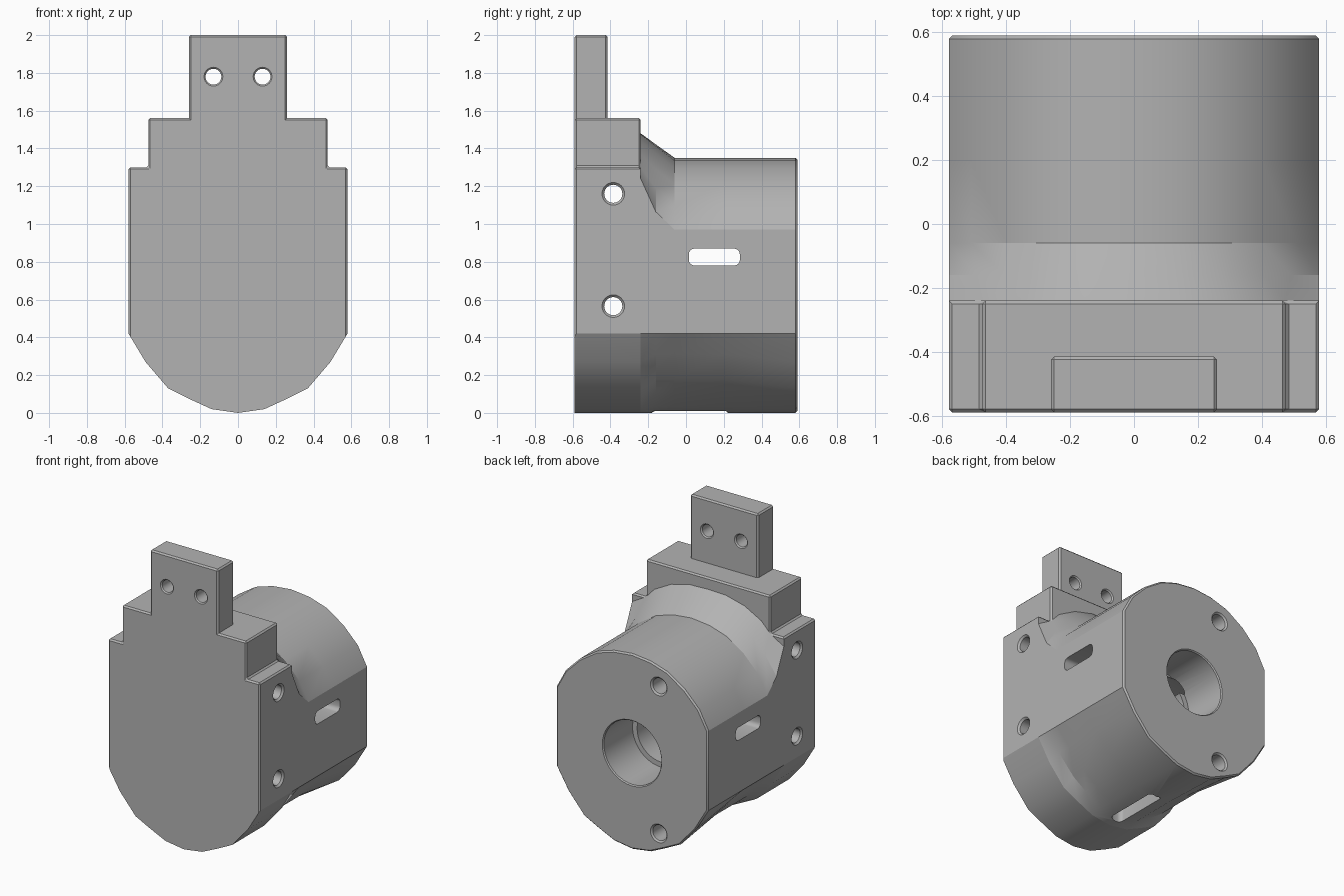
import bpy, bmesh, math
from mathutils import Vector

cube = bpy.data.objects.get("Cube")
if cube:
    bpy.data.objects.remove(cube, do_unlink=True)

grey = bpy.data.materials.new("plain grey")
grey.use_nodes = True
COLOUR = (0.45, 0.45, 0.45, 1)
grey.diffuse_color = COLOUR
grey.node_tree.nodes["Principled BSDF"].inputs["Base Color"].default_value = COLOUR


def loft(name, rings, bevel_rule=None):
    """Skin a closed solid through rings that have equal point counts."""
    bm = bmesh.new()
    loops = [[bm.verts.new(p) for p in ring] for ring in rings]
    n = len(loops[0])
    for a, b in zip(loops, loops[1:]):
        for i in range(n):
            j = (i + 1) % n
            bm.faces.new((a[i], a[j], b[j], b[i]))
    bm.faces.new(loops[0][::-1])
    bm.faces.new(loops[-1])
    bmesh.ops.recalc_face_normals(bm, faces=bm.faces)
    if bevel_rule:
        edges = [e for e in bm.edges if e.calc_face_angle(0) > 0.6
                 and bevel_rule((e.verts[0].co + e.verts[1].co) / 2)]
        bmesh.ops.bevel(bm, geom=edges, offset=0.01, segments=1, profile=0.5,
                        affect='EDGES', clamp_overlap=True)
    mesh = bpy.data.meshes.new(name)
    bm.to_mesh(mesh)
    bm.free()
    mesh.materials.append(grey)
    obj = bpy.data.objects.new(name, mesh)
    bpy.context.collection.objects.link(obj)
    return obj


def hole(axis, u, v, stations, sides=24):
    """Turned cutter along x or y through (position, radius) stations."""
    rings = []
    for t, r in stations:
        ring = []
        for i in range(sides):
            a = math.tau * i / sides
            p, q = u + r * math.cos(a), v + r * math.sin(a)
            ring.append((t, p, q) if axis == 'x' else (p, t, q))
        rings.append(ring)
    return loft("hole_cutter", rings)


def countersunk(start, end, radius, c=0.012):
    """Stations of a through hole that widens at both faces."""
    return [(start - c, radius + 2 * c), (start + c, radius),
            (end - c, radius), (end + c, radius + 2 * c)]


def slot(origin, along, across, depth, half_len, half_wid, corner=0.03):
    """Rounded rectangular cutter."""
    o, al, ac, d = map(Vector, (origin, along, across, depth))
    ring = []
    for k, (sx, sy) in enumerate(((1, 1), (-1, 1), (-1, -1), (1, -1))):
        for i in range(5):
            a = math.pi / 2 * (k + i / 4)
            ring.append(o + al * (sx * (half_len - corner) + corner * math.cos(a))
                        + ac * (sy * (half_wid - corner) + corner * math.sin(a)))
    return loft("slot_cutter", [[p - d for p in ring], [p + d for p in ring]])


def cut(obj, cutters):
    bpy.context.view_layer.objects.active = obj
    for c in cutters:
        mod = obj.modifiers.new("cut", 'BOOLEAN')
        mod.operation = 'DIFFERENCE'
        mod.solver = 'EXACT'
        mod.object = c
        bpy.ops.object.modifier_apply(modifier=mod.name)
        bpy.data.objects.remove(c, do_unlink=True)


def mirrored(half):
    """Close a half outline that begins and ends on the centre line."""
    return half + [(-x, z) for x, z in half[-2:0:-1]]


def at(outline, y):
    return [(x, y, z) for x, z in outline]


FRONT, STEP, BACK, MID = -0.59, -0.24, 0.59, 0.665
belly = [(0, 0), (0.14, 0.02), (0.26, 0.075), (0.37, 0.13), (0.49, 0.27), (0.58, 0.42)]
waist = [(0, 0), (0.14, 0.035), (0.26, 0.11), (0.36, 0.18), (0.48, 0.31), (0.58, 0.42)]
crown = [(0.58, 0.97), (0.51, 1.1), (0.40, 1.21), (0.27, 1.295), (0.14, 1.335), (0, 1.35)]
flared = [(0.58, 1.24), (0.475, 1.3), (0.41, 1.37), (0.28, 1.44), (0.14, 1.475), (0, 1.48)]

# Mounting plate with stepped shoulders
shoulders = [(0.58, 1.3), (0.475, 1.3), (0.475, 1.56), (0, 1.56)]
plate_outline = mirrored(belly + shoulders)
plate = loft("mounting_plate", [at(plate_outline, FRONT), at(plate_outline, STEP)],
             lambda c: c.z > 1.25 or (c.y < FRONT + 0.01 and c.z > 0.42))
cut(plate, [hole('x', -0.385, z, countersunk(-0.58, 0.58, 0.048)) for z in (0.565, 1.16)])

# Upright tab with two screw holes
tab_outline = [(-0.26, 1.55), (0.26, 1.55), (0.26, 2), (-0.26, 2)]
tab = loft("upright_tab", [at(tab_outline, FRONT), at(tab_outline, -0.415)],
           lambda c: c.z > 1.6)
cut(tab, [hole('y', x, 1.78, countersunk(FRONT, -0.415, 0.042, 0.008))
          for x in (-0.13, 0.13)])

# Barrel body, flaring out to meet the plate and pinched in low at mid length
sag = [(cx + (fx - cx) * 0.5, cz + (fz - cz) * t) for (cx, cz), (fx, fz), t
       in zip(crown, flared, (0.35, 0.45, 0.5, 0.55, 0.55, 0.55))]
sections = [(STEP, belly, flared), (-0.16, waist, sag), (-0.06, waist, crown),
            (0.2, waist, crown), (BACK, belly, crown)]
body = loft("barrel_body", [at(mirrored(low + top), y) for y, low, top in sections],
            lambda c: c.y > BACK - 0.01)

# Stepped bore, rear screw holes, side window and underside slot
bore = [(BACK + 0.01, 0.235), (BACK - 0.008, 0.22), (0.27, 0.22), (0.27, 0.185), (-0.2, 0.185)]
screw = [(BACK + 0.01, 0.075), (BACK - 0.01, 0.053), (0.25, 0.053)]
cut(body, [
    hole('y', 0, MID, bore, 40),
    hole('y', -0.205, MID + 0.515, screw),
    hole('y', -0.205, MID - 0.5, screw),
    slot((0, 0.15, 0.825), (0, 1, 0), (0, 0, 1), (0.7, 0, 0), 0.135, 0.045),
    slot((0, 0.02, 0.25), (0, 1, 0), (1, 0, 0), (0, 0, 0.35), 0.2, 0.045),
])

# Smooth the curved walls, keep edges crisp
for obj in (plate, tab, body):
    bpy.ops.object.select_all(action='DESELECT')
    obj.select_set(True)
    bpy.context.view_layer.objects.active = obj
    bpy.ops.object.shade_smooth_by_angle(angle=math.radians(25))
